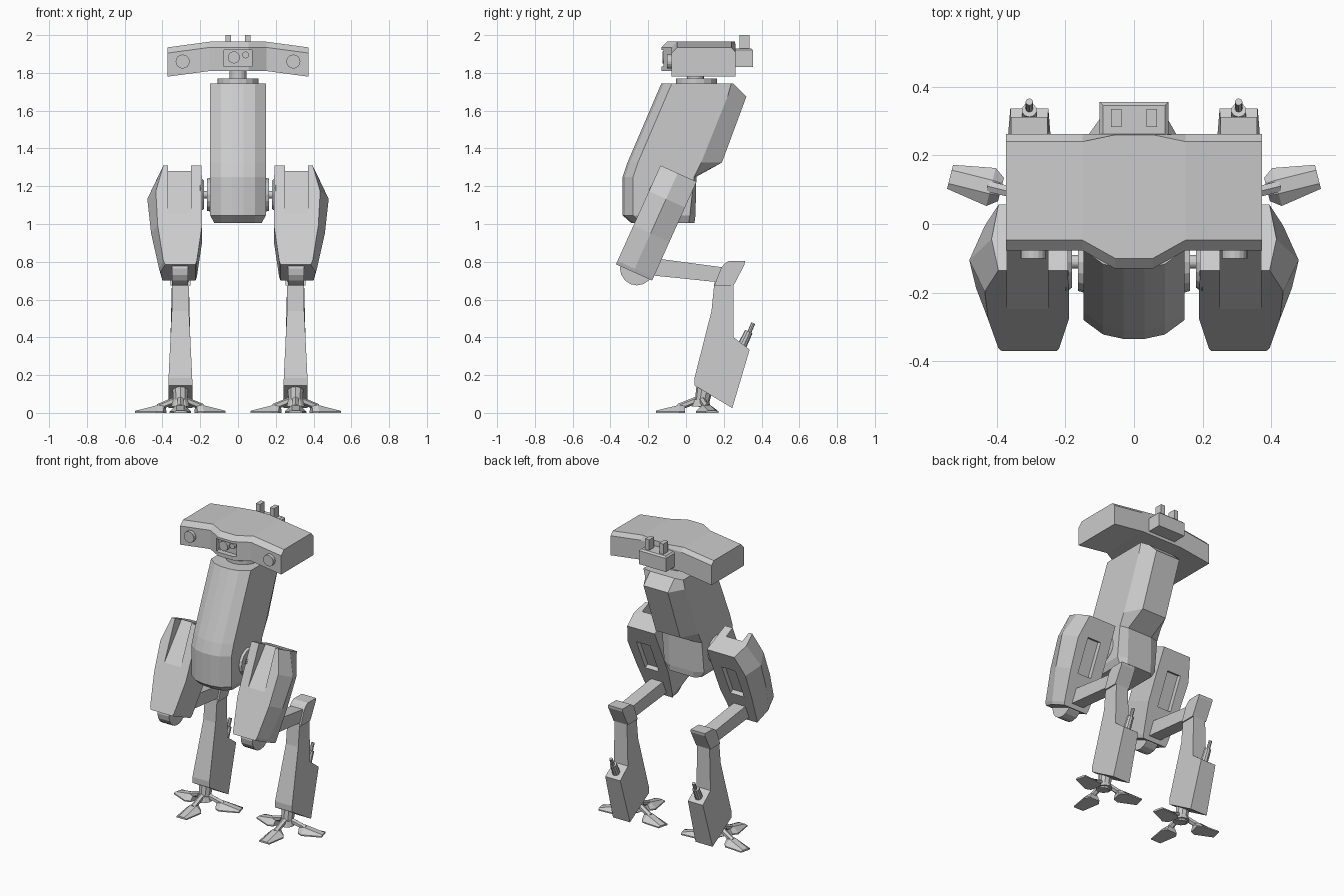
import bpy, bmesh, math
from mathutils import Vector

if "Cube" in bpy.data.objects:
    bpy.data.objects.remove(bpy.data.objects["Cube"])

grey = bpy.data.materials.new("plain_grey")
grey.diffuse_color = (0.6, 0.6, 0.6, 1)
grey.use_nodes = True
grey.node_tree.nodes["Principled BSDF"].inputs["Base Color"].default_value = grey.diffuse_color


def finish(name, bm, mirror=False, cutters=()):
    bmesh.ops.recalc_face_normals(bm, faces=bm.faces)
    me = bpy.data.meshes.new(name)
    bm.to_mesh(me)
    bm.free()
    ob = bpy.data.objects.new(name, me)
    bpy.context.collection.objects.link(ob)
    me.materials.append(grey)
    for c in cutters:
        m = ob.modifiers.new("cut", 'BOOLEAN')
        m.operation, m.object, m.solver = 'DIFFERENCE', c, 'EXACT'
        c.hide_render = True
        c.hide_viewport = True
    if mirror:
        ob.modifiers.new("mirror", 'MIRROR').use_mirror_merge = False
    return ob


def loft(name, rings, **kw):
    bm = bmesh.new()
    vs = [[bm.verts.new(p) for p in r] for r in rings]
    n = len(vs[0])
    for a, b in zip(vs, vs[1:]):
        for i in range(n):
            j = (i + 1) % n
            bm.faces.new((a[i], a[j], b[j], b[i]))
    bm.faces.new(vs[0])
    bm.faces.new(vs[-1])
    return finish(name, bm, **kw)


def prism(name, x0, x1, prof, **kw):
    return loft(name, [[(x, y, z) for y, z in prof] for x in (x0, x1)], **kw)


def box(name, x0, x1, y0, y1, z0, z1, **kw):
    return prism(name, x0, x1, [(y0, z0), (y1, z0), (y1, z1), (y0, z1)], **kw)


def cyl(name, p0, p1, r0, r1=None, n=16, **kw):
    p0, p1 = Vector(p0), Vector(p1)
    d = p1 - p0
    bm = bmesh.new()
    bmesh.ops.create_cone(bm, cap_ends=True, segments=n, radius1=r0,
                          radius2=r0 if r1 is None else r1, depth=d.length)
    q = d.to_track_quat('Z', 'Y')
    for v in bm.verts:
        v.co = q @ v.co + (p0 + p1) / 2
    return finish(name, bm, **kw)


# Head: wide shell with a bulged centre, and a sensor window cut in the front
def head_ring(x, yf, zt, zb, yt):
    return [(x, yf, zb), (x, yf, zt - .03), (x, yf + .03, zt),
            (x, yt, zt), (x, .262, zt - .025), (x, .262, zb)]


half = [(.373, -.077, 1.935, 1.78, .24), (.15, -.077, 1.965, 1.81, .24), (.055, -.13, 1.965, 1.81, .26)]
rings = [head_ring(-x, *r) for x, *r in half] + [head_ring(x, *r) for x, *r in reversed(half)]
window = box("window_cutter", -.073, .073, -.2, -.095, 1.835, 1.92)
loft("head", rings, cutters=[window])
cyl("main_lens", (-.022, -.08, 1.882), (-.022, -.125, 1.882), .032)
cyl("small_lens", (.04, -.08, 1.895), (.04, -.12, 1.895), .018)
cyl("side_lamp", (.293, -.06, 1.86), (.293, -.10, 1.86), .037, mirror=True)
loft("rear_pack", [[(x, y, z) for x, y in ((-w, .25), (w, .25), (w, b), (-w, b))]
                   for z, w, b in ((1.83, .1, .355), (1.92, .1, .355), (1.93, .09, .345))])
box("antenna", .037, .067, .283, .335, 1.9, 2.0, mirror=True)

# Neck
cyl("neck", (0, .05, 1.76), (0, .05, 1.82), .045)
cyl("neck_plate", (0, .055, 1.74), (0, .055, 1.77), .108)


# Torso: rounded front, chamfered back, leaning backwards as it rises
def torso_ring(z, f, b, c, hw=.147, w2=.09):
    h = [(.03, f), (.09, f + .013), (hw, f + .055), (hw, b - c), (w2, b)]
    return [(x, y, z) for x, y in h] + [(-x, y, z) for x, y in reversed(h)]


loft("torso", [torso_ring(*a) for a in (
    (1.005, -.29, .045, .03, .125), (1.045, -.335, .05, .03), (1.25, -.335, .055, .012),
    (1.325, -.31, .19, .11), (1.675, -.16, .32, .10), (1.745, -.13, .25, .01))])

# Hips
cyl("hip_disc", (.13, -.11, 1.155), (.163, -.11, 1.155), .095, .085, mirror=True)
cyl("hip_axle", (.14, -.11, 1.155), (.21, -.11, 1.155), .02, mirror=True)
cyl("thigh_disc", (.18, -.11, 1.155), (.2, -.11, 1.155), .075, .09, mirror=True)


# Thigh: tilted housing with a wedge groove in front and a recess behind
def tilt(x, s, v):
    return (x, -.135 - .41 * s + .91 * v, 1.31 - .91 * s - .41 * v)


groove = loft("groove_cutter", [[tilt(x, s, v) for s, v in (
    (-.03, -.03), (-.03, .083), (.29, -.004), (.29, -.03))] for x in (.25, .37)])
recess = loft("recess_cutter", [[tilt(x, s, v) for s, v in (
    (.13, .18), (.36, .18), (.36, .3), (.13, .3))] for x in (.265, .365)])
loft("thigh", [[tilt(i, s, 0), tilt(of, s, 0), tilt(om, s, .1), tilt(ob, s, .21), tilt(i, s, .21)]
               for s, i, of, om, ob in ((0, .193, .395, .415, .395), (.15, .19, .435, .48, .435),
                                        (.35, .19, .425, .46, .425), (.555, .218, .395, .418, .405),
                                        (.575, .225, .385, .41, .4))],
     mirror=True, cutters=[groove, recess])

# Knee and the link running back to the hock
cyl("knee", (.265, -.26, .765), (.35, -.26, .765), .09, mirror=True)
prism("knee_link", .262, .348, [(-.25, .83), (.2, .77), (.19, .69), (-.25, .735)], mirror=True)
prism("hock", .252, .358, [(.205, .79), (.225, .803), (.312, .803), (.31, .785),
                           (.252, .675), (.15, .675), (.187, .77)], mirror=True)


# Shin: straight post above a guard that widens downwards
def shin_half(z):
    return .045 + .018 * min(1, max(0, (.55 - z) / .37))


shin = [(.15, .69), (.252, .69), (.252, .40), (.337, .335), (.245, .025), (.12, .10), (.045, .145),
        (.045, .185), (.135, .54)]
loft("shin", [[(.305 + k * shin_half(z), y, z) for y, z in shin] for k in (-1, 1)], mirror=True)
cyl("shin_piston", (.305, .285, .33), (.305, .332, .43), .025, .022, n=10, mirror=True)
cyl("piston_rod", (.305, .328, .41), (.305, .356, .475), .011, n=8, mirror=True)

# Foot: ankle post with three flat toes
hub = Vector((.305, .08, 0))
cyl("ankle", hub + Vector((0, 0, .03)), hub + Vector((0, .02, .14)), .036, .045, n=10, mirror=True)
cyl("foot_hub", hub + Vector((0, 0, .035)), hub + Vector((0, 0, .07)), .05, .04, n=10, mirror=True)
for name, deg, length in (("front_toe", -90, .24), ("outer_toe", 14, .238), ("inner_toe", 166, .238)):
    a = math.radians(deg)
    d, p = Vector((math.cos(a), math.sin(a), 0)), Vector((-math.sin(a), math.cos(a), 0))
    up = Vector((0, 0, 1))
    # each ring: distance from hub, half width at the ground, top half width, top height
    loft(name, [[hub + d * r + p * w, hub + d * r + p * w + up * .008, hub + d * r + p * t + up * h,
                 hub + d * r - p * t + up * h, hub + d * r - p * w + up * .008, hub + d * r - p * w]
                for r, w, t, h in ((.085, .035, .018, .035), (.115, .057, .02, .042),
                                   (length, .036, .02, .012))], mirror=True)
    cyl(name + "_link", hub + d * .02 + up * .07, hub + d * .12 + up * .03, .018, n=6, mirror=True)
